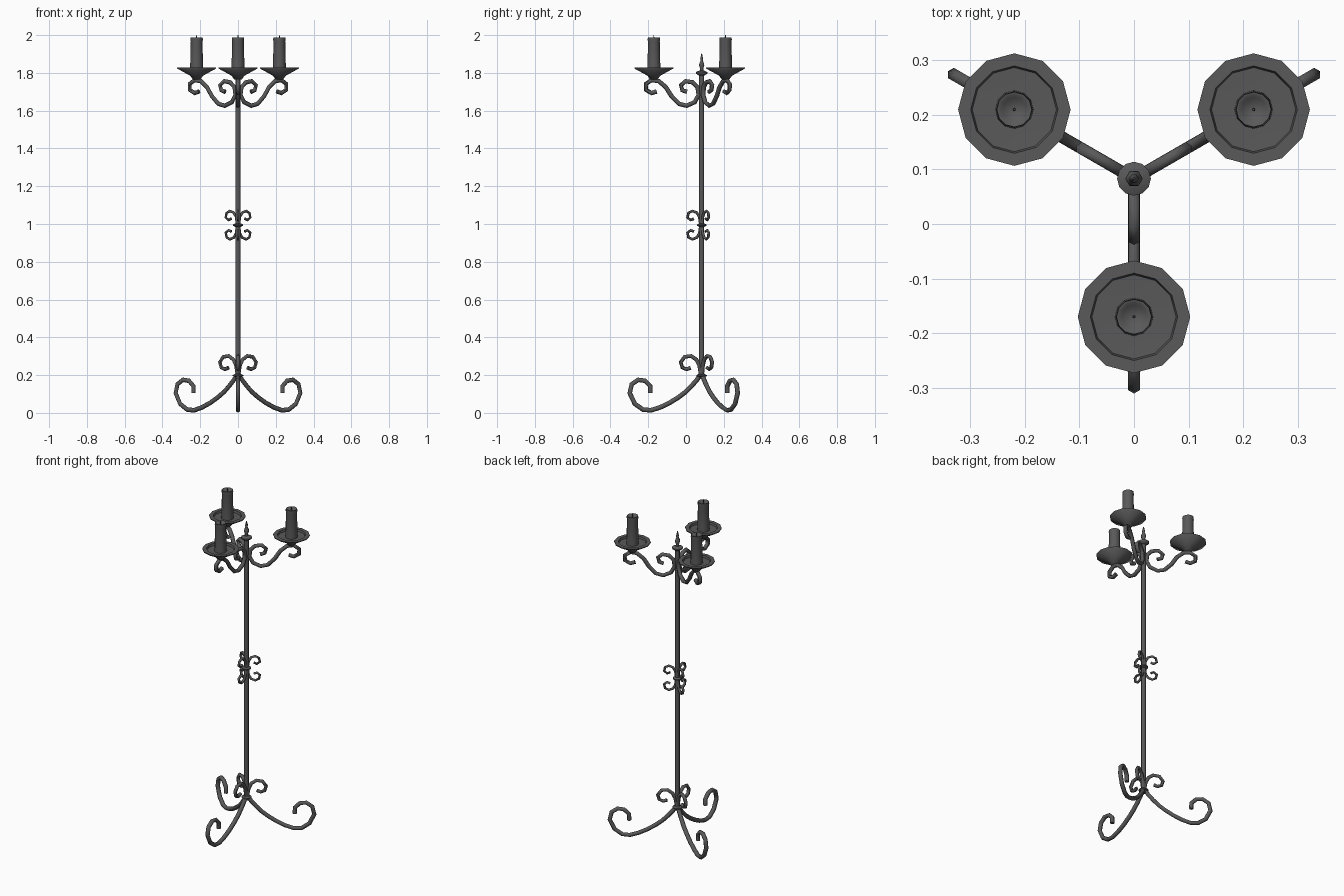
import bpy, bmesh
from math import sin, cos, pi, radians
from mathutils import Vector, Matrix

cube = bpy.data.objects.get("Cube")
if cube:
    bpy.data.objects.remove(cube)

CENTRE = Vector((0, 0.083, 0))
ANGLES = {"front": -90, "left": 30, "right": 150}


def material(name, c):
    m = bpy.data.materials.new(name)
    m.use_nodes = True
    m.diffuse_color = (c, c, c, 1)
    m.node_tree.nodes["Principled BSDF"].inputs["Base Color"].default_value = (c, c, c, 1)
    return m


iron = material("dark grey iron", 0.1)


def finish(name, bm, angle=0):
    """Smooth the soft edges, keep the hard ones, and place the part."""
    bmesh.ops.recalc_face_normals(bm, faces=bm.faces)
    for f in bm.faces:
        f.smooth = True
    for e in bm.edges:
        e.smooth = e.calc_face_angle(pi) < radians(62)
    me = bpy.data.meshes.new(name)
    bm.to_mesh(me)
    bm.free()
    me.materials.append(iron)
    ob = bpy.data.objects.new(name, me)
    ob.matrix_world = Matrix.Translation(CENTRE) @ Matrix.Rotation(radians(angle), 4, "Z")
    bpy.context.collection.objects.link(ob)


def bridge(bm, rings):
    """Skin consecutive rings and cap both ends."""
    n = len(rings[0])
    for a, b in zip(rings, rings[1:]):
        for i in range(n):
            j = (i + 1) % n
            bm.faces.new((a[i], a[j], b[j], b[i]))
    bm.faces.new(rings[0])
    bm.faces.new(rings[-1])


def rod(name, path, radius, angle, sides=6):
    """Sweep a round bar along a path of (distance from pole, height)."""
    pts = [Vector((r, 0, z)) for r, z in path]
    bm = bmesh.new()
    rings = []
    side = Vector((0, 1, 0))
    for k, p in enumerate(pts):
        t = (pts[min(k + 1, len(pts) - 1)] - pts[max(k - 1, 0)]).normalized()
        normal = t.cross(side)
        rings.append([bm.verts.new(p + radius * (normal * cos(2 * pi * i / sides)
                      + side * sin(2 * pi * i / sides))) for i in range(sides)])
    bridge(bm, rings)
    finish(name, bm, angle)


def lathe(name, profile, sides, offset=0, angle=0):
    """Revolve a (radius, height) profile about a vertical axis."""
    bm = bmesh.new()
    rings = []
    for r, z in profile:
        rings.append([bm.verts.new((offset + r * cos(2 * pi * i / sides),
                      r * sin(2 * pi * i / sides), z)) for i in range(sides)])
    bridge(bm, rings)
    finish(name, bm, angle)


# Scroll paths
LEG = [(.004, .205), (.025, .175), (.053, .143), (.085, .111), (.125, .081), (.17, .053), (.22, .029),
       (.268, .014), (.31, .017), (.354, .048), (.381, .105), (.37, .152), (.336, .175), (.3, .17),
       (.272, .142), (.272, .106)]
BASE_SCROLL = [(.004, .2), (.012, .25), (.028, .282), (.056, .301), (.09, .297), (.111, .268),
               (.102, .24), (.08, .231), (.058, .239)]
COLLAR_SCROLL = [(.006, 0), (.012, .043), (.026, .066), (.05, .075), (.07, .064),
                 (.075, .04), (.058, .027), (.041, .034)]
ARM = [(.078, 1.70), (.102, 1.708), (.11, 1.735), (.085, 1.756), (.048, 1.75), (.022, 1.725),
       (.016, 1.683), (.037, 1.645), (.08, 1.626), (.12, 1.636), (.16, 1.677), (.19, 1.725),
       (.227, 1.756), (.265, 1.762), (.296, 1.741), (.295, 1.71), (.265, 1.693), (.238, 1.702)]

# Pan dish with a stepped rim, and candle with a hollow melted top
PAN = [(.02, 1.765), (.034, 1.785), (.103, 1.823), (.103, 1.828), (.08, 1.828), (.077, 1.816), (.03, 1.814)]
CANDLE = [(.035, 1.81), (.034, 1.84), (.031, 1.965), (.033, 1.975), (.032, 1.988), (.028, 1.988), (.022, 1.978)]
WICK = [(.003, 1.975), (.002, 2.0)]
COLLAR_Z = .994

for where, a in ANGLES.items():
    rod(where + "_leg", LEG, .0125, a)
    rod(where + "_base_scroll", BASE_SCROLL, .0105, a)
    for level, s in (("upper", 1), ("lower", -1)):
        rod(f"{where}_{level}_collar_scroll", [(r, COLLAR_Z + s * z) for r, z in COLLAR_SCROLL], .0075, a)
    rod(where + "_arm", ARM, .012, a)
    lathe(where + "_pan", PAN, 12, .253, a)
    lathe(where + "_candle", CANDLE, 12, .253, a)
    lathe(where + "_wick", WICK, 5, .253, a)

# Central pole with its collars and finial
lathe("pole", [(.0135, .18), (.0135, 1.8)], 8)
lathe("base_collar", [(.014, .19), (.028, .195), (.028, .2), (.014, .206)], 12)
lathe("middle_collar", [(.014, .985), (.026, .991), (.026, .997), (.014, 1.003)], 12)
lathe("finial_flange", [(.014, 1.785), (.031, 1.797), (.031, 1.804), (.014, 1.812)], 12)
lathe("finial", [(.012, 1.80), (.01, 1.825), (.016, 1.84), (.014, 1.85), (.007, 1.865),
                 (.009, 1.875), (.002, 1.902)], 6)
